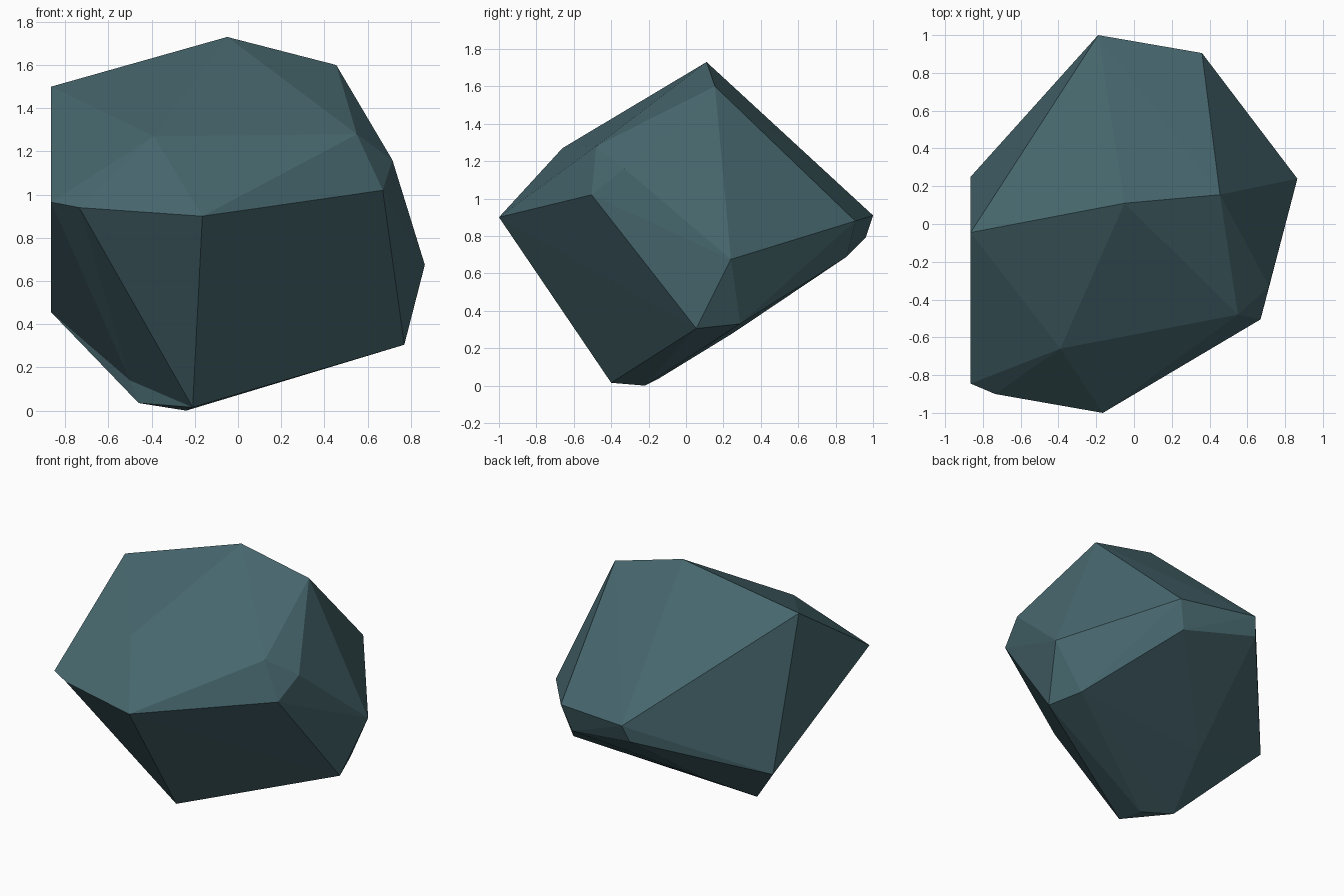
import bpy, bmesh

if "Cube" in bpy.data.objects:
    bpy.data.objects.remove(bpy.data.objects["Cube"])

# Corner points of the boulder, named by where they lie
corners = {
    # crown
    "peak": (-0.05, 0.11, 1.73), "crown_right": (0.455, 0.155, 1.60),
    "crown_left": (-0.865, -0.045, 1.50),
    # front shoulder
    "brow_left": (-0.39, -0.66, 1.27), "brow_right": (0.55, -0.48, 1.28),
    "side_right": (0.715, -0.33, 1.16), "front_right": (0.67, -0.505, 1.02),
    "front_tip": (-0.165, -1.0, 0.90), "front_left": (-0.735, -0.90, 0.94),
    "left_front": (-0.865, -0.845, 0.965),
    # right, back and left
    "right_tip": (0.865, 0.24, 0.675), "back_right": (0.36, 0.905, 0.88),
    "back_tip": (-0.19, 1.0, 0.91), "back_low": (-0.225, 0.96, 0.79),
    "back_low_right": (0.30, 0.86, 0.69), "left_low": (-0.865, 0.25, 0.455),
    # underside
    "foot_right": (0.77, 0.055, 0.305), "foot_back": (0.69, 0.29, 0.33),
    "belly": (-0.34, 0.25, 0.28), "base_front": (-0.21, -0.40, 0.015),
    "base_mid": (-0.24, -0.22, 0.0), "base_left": (-0.46, -0.15, 0.035),
}
dent = (-0.50, -0.125, 0.14)
dent_rim = ["left_low", "left_front", "front_left", "base_front", "base_left"]

# Wrap the corners in a faceted hull
bm = bmesh.new()
vert = {name: bm.verts.new(co) for name, co in corners.items()}
bmesh.ops.convex_hull(bm, input=list(bm.verts))

# Chip the lower left: swap the hull faces there for a fan around the dent
rim = [vert[n] for n in dent_rim]
patch = [f for f in bm.faces if all(v in rim for v in f.verts)]
if len(patch) == 3:
    bmesh.ops.delete(bm, geom=patch, context='FACES')
    tip = bm.verts.new(dent)
    for a, b in zip(rim, rim[1:] + rim[:1]):
        bm.faces.new((a, b, tip))
bmesh.ops.recalc_face_normals(bm, faces=list(bm.faces))

mesh = bpy.data.meshes.new("boulder")
bm.to_mesh(mesh)
bm.free()

# One flat slate colour
slate = bpy.data.materials.new("slate teal")
slate.diffuse_color = (0.062, 0.135, 0.154, 1)
slate.use_nodes = True
slate.node_tree.nodes["Principled BSDF"].inputs["Base Color"].default_value = slate.diffuse_color
mesh.materials.append(slate)
bpy.context.collection.objects.link(bpy.data.objects.new("boulder", mesh))
